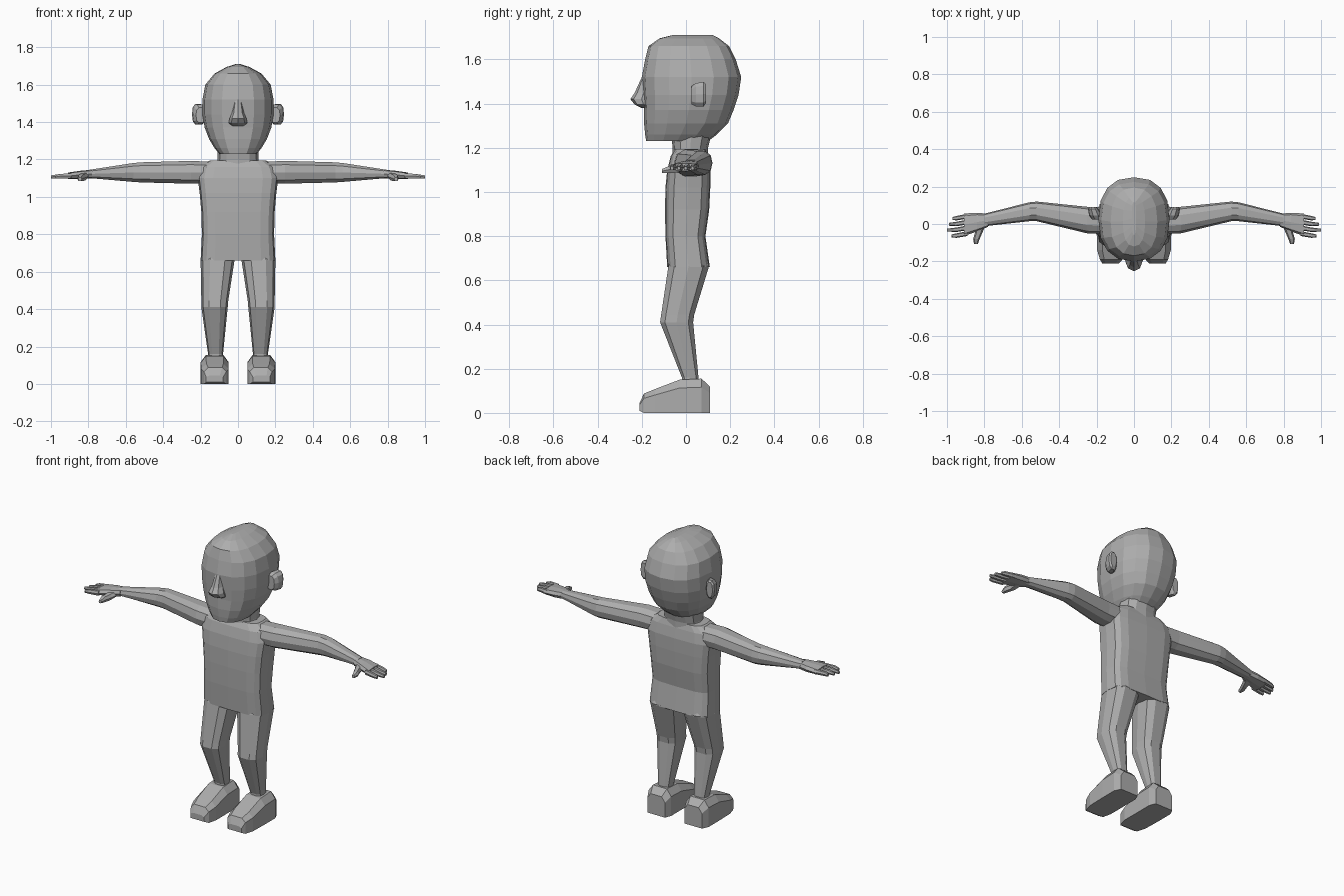
import bpy, bmesh, math

grey = bpy.data.materials.new("plain grey")
grey.diffuse_color = (0.42, 0.42, 0.42, 1)


def oval(n, power=2.0):
    """Unit superellipse section; higher power is boxier."""
    pts = []
    for i in range(n):
        a = 2 * math.pi * i / n
        c, s = math.cos(a), math.sin(a)
        pts.append((math.copysign(abs(c) ** (2 / power), c),
                    math.copysign(abs(s) ** (2 / power), s)))
    return pts


def loft(name, axis, rings, section, mirror=False):
    """Skin rings (position, lo1, hi1, lo2, hi2) along an axis."""
    bm = bmesh.new()
    loops = []
    for t, a0, a1, b0, b1 in rings:
        loop = []
        for u, v in section:
            p = [(a0 + a1) / 2 + u * (a1 - a0) / 2, (b0 + b1) / 2 + v * (b1 - b0) / 2]
            p.insert(axis, t)
            loop.append(bm.verts.new(p))
        loops.append(loop)
    n = len(section)
    for lo, hi in zip(loops, loops[1:]):
        for i in range(n):
            j = (i + 1) % n
            bm.faces.new((lo[i], lo[j], hi[j], hi[i]))
    bm.faces.new(loops[0][::-1])
    bm.faces.new(loops[-1])
    bmesh.ops.recalc_face_normals(bm, faces=bm.faces)
    me = bpy.data.meshes.new(name)
    bm.to_mesh(me)
    bm.free()
    me.materials.append(grey)
    ob = bpy.data.objects.new(name, me)
    bpy.context.collection.objects.link(ob)
    if mirror:
        ob.modifiers.new("Mirror", 'MIRROR')
    return ob


X, Y, Z = 0, 1, 2

# Head: narrow crown, full back of skull, tapering jaw
loft("head", Z, [
    (1.23, -.10, .10, -.18, .10),
    (1.26, -.125, .125, -.185, .14),
    (1.31, -.155, .155, -.19, .19),
    (1.37, -.178, .178, -.19, .215),
    (1.44, -.19, .19, -.195, .238),
    (1.52, -.19, .19, -.20, .25),
    (1.60, -.175, .175, -.185, .225),
    (1.66, -.125, .125, -.17, .195),
    (1.695, -.06, .06, -.12, .15),
    (1.71, -.012, .012, -.06, .12)], oval(16, 2.4))

# Nose
loft("nose", Z, [
    (1.38, -.035, .035, -.20, -.15),
    (1.395, -.05, .05, -.232, -.15),
    (1.42, -.045, .045, -.252, -.15),
    (1.45, -.032, .032, -.232, -.15),
    (1.52, -.02, .02, -.20, -.16)], oval(8))

# Ears: thin rounded plates leaning outward and back
ear = loft("ear", Y, [
    (.025, .17, .225, 1.395, 1.48),
    (.045, .17, .24, 1.385, 1.495),
    (.08, .19, .246, 1.385, 1.50),
    (.09, .20, .24, 1.40, 1.49)], oval(10, 2.5), True)

# Neck and torso
loft("neck", Z, [
    (1.15, -.12, .12, -.06, .10),
    (1.20, -.11, .11, -.06, .10),
    (1.28, -.11, .11, -.07, .12)], oval(12, 2.4))
loft("torso", Z, [
    (.66, -.20, .20, -.085, .108),
    (.80, -.193, .193, -.093, .088),
    (.92, -.196, .196, -.095, .105),
    (1.02, -.205, .205, -.093, .11),
    (1.10, -.215, .215, -.085, .11),
    (1.16, -.20, .20, -.07, .10),
    (1.195, -.15, .15, -.05, .09)], oval(16, 4))

# Legs, bent slightly at the knee
loft("leg", Z, [
    (.13, .082, .16, -.02, .058),
    (.16, .08, .16, -.02, .058),
    (.41, .055, .196, -.12, .035),
    (.445, .052, .196, -.115, .04),
    (.665, .018, .20, -.083, .108),
    (.70, .018, .18, -.07, .09)], oval(10, 2.8), True)

# Shoes: chamfered wedge section
shoe = [(-1, -1), (1, -1), (1, .5), (.62, 1), (-.62, 1), (-1, .5)]
loft("shoe", Y, [
    (-.21, .08, .17, .01, .045),
    (-.19, .062, .182, .0, .088),
    (-.14, .05, .197, .0, .108),
    (-.03, .05, .20, .0, .15),
    (.07, .05, .20, .0, .155),
    (.108, .065, .182, .0, .12)], shoe, True)

# Arms held straight out
loft("arm", X, [
    (.14, -.055, .09, 1.07, 1.19),
    (.25, -.05, .092, 1.068, 1.195),
    (.52, .015, .12, 1.075, 1.187),
    (.56, .015, .116, 1.078, 1.183),
    (.80, -.012, .055, 1.10, 1.145)], oval(10, 2.4), True)

# Hands
loft("palm", X, [
    (.78, -.015, .055, 1.10, 1.145),
    (.84, -.04, .06, 1.095, 1.14),
    (.91, -.065, .056, 1.095, 1.13)], oval(8, 3), True)
for k, tip in enumerate((.97, .99, 1.0, .975)):
    y0 = .042 - .031 * k
    y1 = .03 - .031 * k
    loft("finger", X, [
        (.89, y0 - .013, y0 + .013, 1.098, 1.128),
        (.95, y1 - .011, y1 + .013, 1.098, 1.124),
        (tip, y1 - .008, y1 + .007, 1.098, 1.116)], oval(6, 2.5), True)
loft("thumb", Y, [
    (-.108, .835, .855, 1.085, 1.105),
    (-.08, .825, .86, 1.083, 1.118),
    (-.045, .81, .85, 1.085, 1.125),
    (.0, .79, .85, 1.10, 1.135)], oval(6, 2.5), True)
